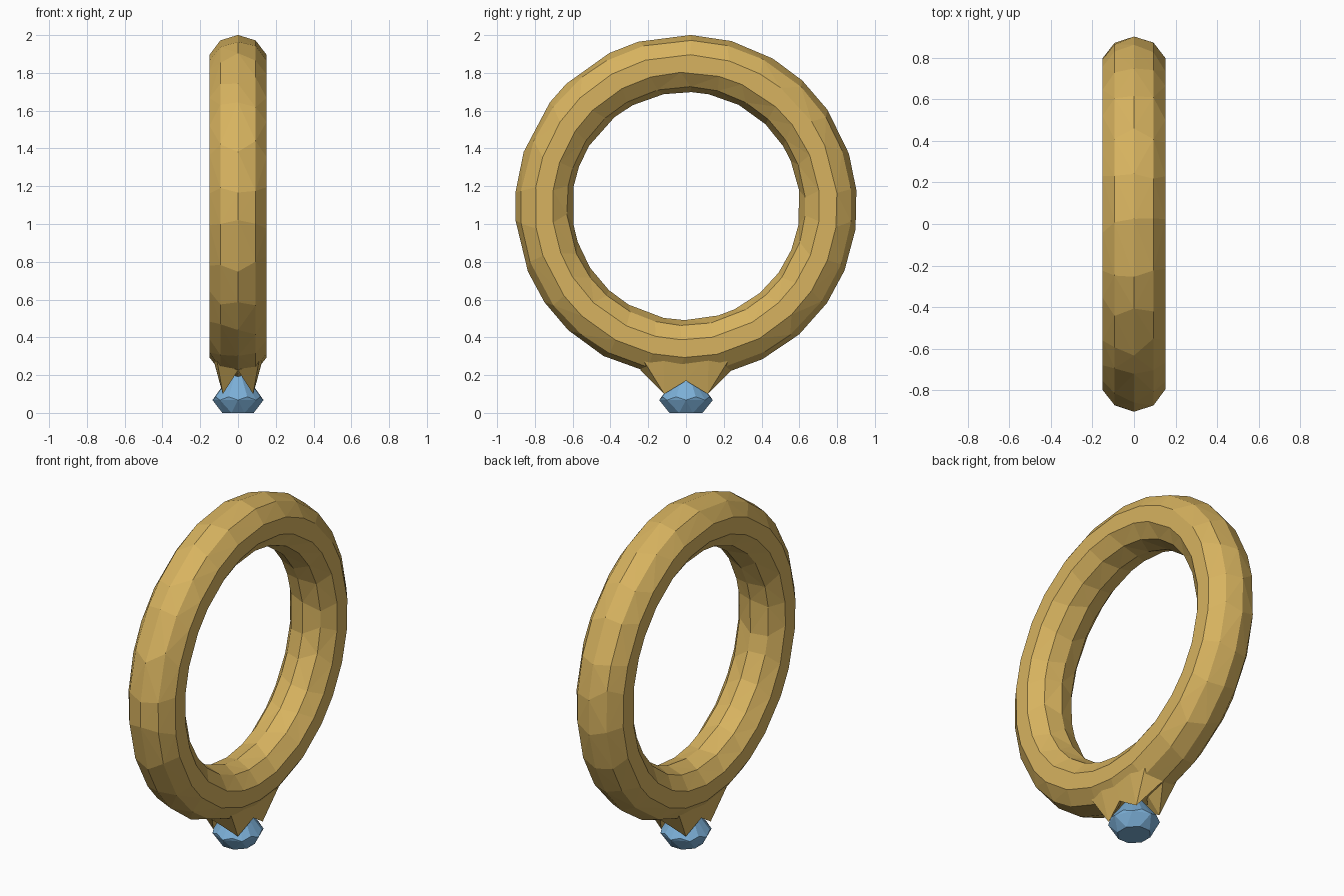
import bpy, bmesh, math, random
from mathutils import Vector

random.seed(4)
cube = bpy.data.objects.get("Cube")
if cube:
    bpy.data.objects.remove(cube, do_unlink=True)


def make_material(name, color):
    mat = bpy.data.materials.new(name)
    mat.use_nodes = True
    mat.diffuse_color = color
    mat.node_tree.nodes["Principled BSDF"].inputs["Base Color"].default_value = color
    return mat


def finish(name, bm, mat):
    bmesh.ops.recalc_face_normals(bm, faces=bm.faces)
    mesh = bpy.data.meshes.new(name)
    bm.to_mesh(mesh)
    bm.free()
    mesh.materials.append(mat)
    obj = bpy.data.objects.new(name, mesh)
    bpy.context.collection.objects.link(obj)
    return obj


gold = make_material("gold", (0.68, 0.45, 0.115, 1))
blue = make_material("gem blue", (0.2, 0.43, 0.68, 1))

# Band: a faceted hoop standing in the YZ plane, with hand-cut irregularity
CENTER, MAJOR, MINOR = 1.095, 0.755, 0.151
SEGMENTS, SIDES = 26, 10
bm = bmesh.new()
rings = []
for i in range(SEGMENTS):
    ring = []
    for j in range(SIDES):
        a = 2 * math.pi * (i + random.uniform(-0.22, 0.22)) / SEGMENTS
        t = 2 * math.pi * j / SIDES
        r = MAJOR + MINOR * math.cos(t)
        x = MINOR * math.sin(t) / math.sin(0.4 * math.pi)
        ring.append(bm.verts.new((x, r * math.sin(a), CENTER - r * math.cos(a))))
    rings.append(ring)
for i in range(SEGMENTS):
    here, there = rings[i], rings[(i + 1) % SEGMENTS]
    for j in range(SIDES):
        k = (j + 1) % SIDES
        bm.faces.new((here[j], here[k], there[k], there[j]))
bmesh.ops.triangulate(bm, faces=bm.faces)
finish("band", bm, gold)

# Claws: four pointed webs flowing from the band down to the gem
claw = [(0.08, 0.115, 0.10), (0, 0.24, 0.225), (0.11, 0.22, 0.27),
        (0.14, 0.12, 0.32), (0.135, 0, 0.3), (0.10, 0, 0.17),
        (0.02, 0.08, 0.225)]
for sx, side in ((1, "left"), (-1, "right")):
    for sy, end in ((-1, "front"), (1, "back")):
        bm = bmesh.new()
        for x, y, z in claw:
            bm.verts.new((sx * x, sy * y, z))
        bmesh.ops.convex_hull(bm, input=bm.verts)
        finish(f"{end}_{side}_claw", bm, gold)

# Gem: flat table at the bottom, wavy girdle, point hidden in the setting
bm = bmesh.new()
for n, r, z, turn in ((8, 0.095, 0, 0.5), (8, 0.142, 0.068, 0),
                      (8, 0.135, 0.085, 0.5), (8, 0.05, 0.19, 0.5)):
    for i in range(n):
        a = 2 * math.pi * (i + turn) / n
        bm.verts.new((r * 0.95 * math.sin(a), r * math.cos(a), z))
bm.verts.new(Vector((0, 0, 0.26)))
bmesh.ops.convex_hull(bm, input=bm.verts)
bmesh.ops.dissolve_limit(bm, angle_limit=0.02, verts=bm.verts, edges=bm.edges)
finish("gem", bm, blue)
